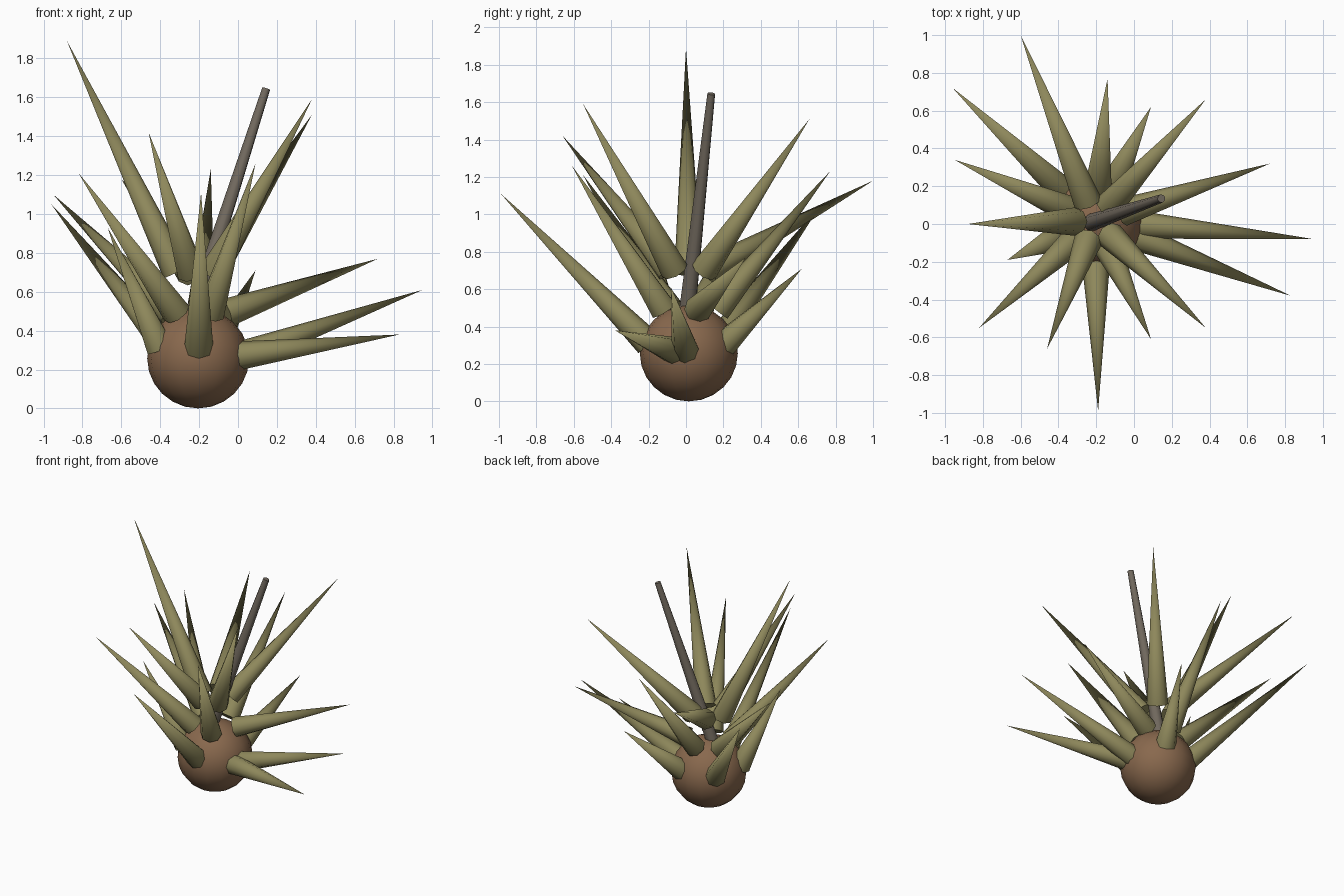
import bpy
from math import radians, atan2, cos, sin
from mathutils import Vector

cube = bpy.data.objects.get("Cube")
if cube:
    bpy.data.objects.remove(cube, do_unlink=True)


def make_material(name, color):
    mat = bpy.data.materials.new(name)
    mat.use_nodes = True
    mat.diffuse_color = (*color, 1)
    bsdf = next(n for n in mat.node_tree.nodes if n.type == 'BSDF_PRINCIPLED')
    bsdf.inputs["Base Color"].default_value = (*color, 1)
    return mat


leaf_green = make_material("olive green", (0.27, 0.245, 0.105))
bulb_brown = make_material("bulb brown", (0.25, 0.14, 0.075))
stem_grey = make_material("stem grey", (0.17, 0.145, 0.115))


def finish(name, mat):
    obj = bpy.context.object
    obj.name = name
    obj.data.materials.append(mat)
    bpy.ops.object.shade_smooth_by_angle(angle=radians(60))
    return obj


def tapered(name, base, tip, r_base, r_tip, sides, mat):
    """Cone or tapered rod running from base to tip."""
    base, tip = Vector(base), Vector(tip)
    axis = tip - base
    bpy.ops.mesh.primitive_cone_add(vertices=sides, radius1=r_base, radius2=r_tip,
                                    depth=axis.length, location=(base + tip) / 2)
    bpy.context.object.rotation_euler = axis.to_track_quat('Z', 'Y').to_euler()
    return finish(name, mat)


# Round bulb
center = Vector((-0.205, 0.015, 0.257))
bpy.ops.mesh.primitive_uv_sphere_add(segments=16, ring_count=12, radius=0.262, location=center)
bpy.context.object.scale.z = 0.98
finish("bulb", bulb_brown)

# Leaning stem
tapered("stem", (-0.25, 0.0, 0.42), (0.145, 0.135, 1.645), 0.048, 0.022, 8, stem_grey)

# Three whorls of pointed leaves: base distance, base height, leaf tips
whorls = {
    "lower_leaf": (0.215, 0.31, [
        (0.95, -0.08, 0.61), (0.09, 0.62, 0.71), (-0.96, 0.72, 1.05),
        (-0.67, -0.19, 0.93), (-0.19, -0.99, 1.11), (0.83, -0.38, 0.38)]),
    "middle_leaf": (0.15, 0.49, [
        (0.72, 0.32, 0.77), (-0.14, 0.77, 1.23), (-0.95, 0.34, 1.10),
        (-0.82, -0.55, 1.21), (0.09, -0.61, 1.26)]),
    "upper_leaf": (0.11, 0.70, [
        (0.38, 0.66, 1.51), (-0.60, 1.00, 1.18), (-0.88, 0.0, 1.89),
        (-0.46, -0.66, 1.42), (0.38, -0.55, 1.59)]),
}
for name, (reach, height, tips) in whorls.items():
    for i, tip in enumerate(tips):
        a = atan2(tip[1] - center.y, tip[0] - center.x)
        # Flatter leaves sit slightly lower on the bulb
        z = height - (0.04 if tip[2] < 0.62 else 0)
        base = (center.x + reach * cos(a), center.y + reach * sin(a), z)
        tapered(f"{name}_{i + 1}", base, tip, 0.075, 0, 8, leaf_green)
